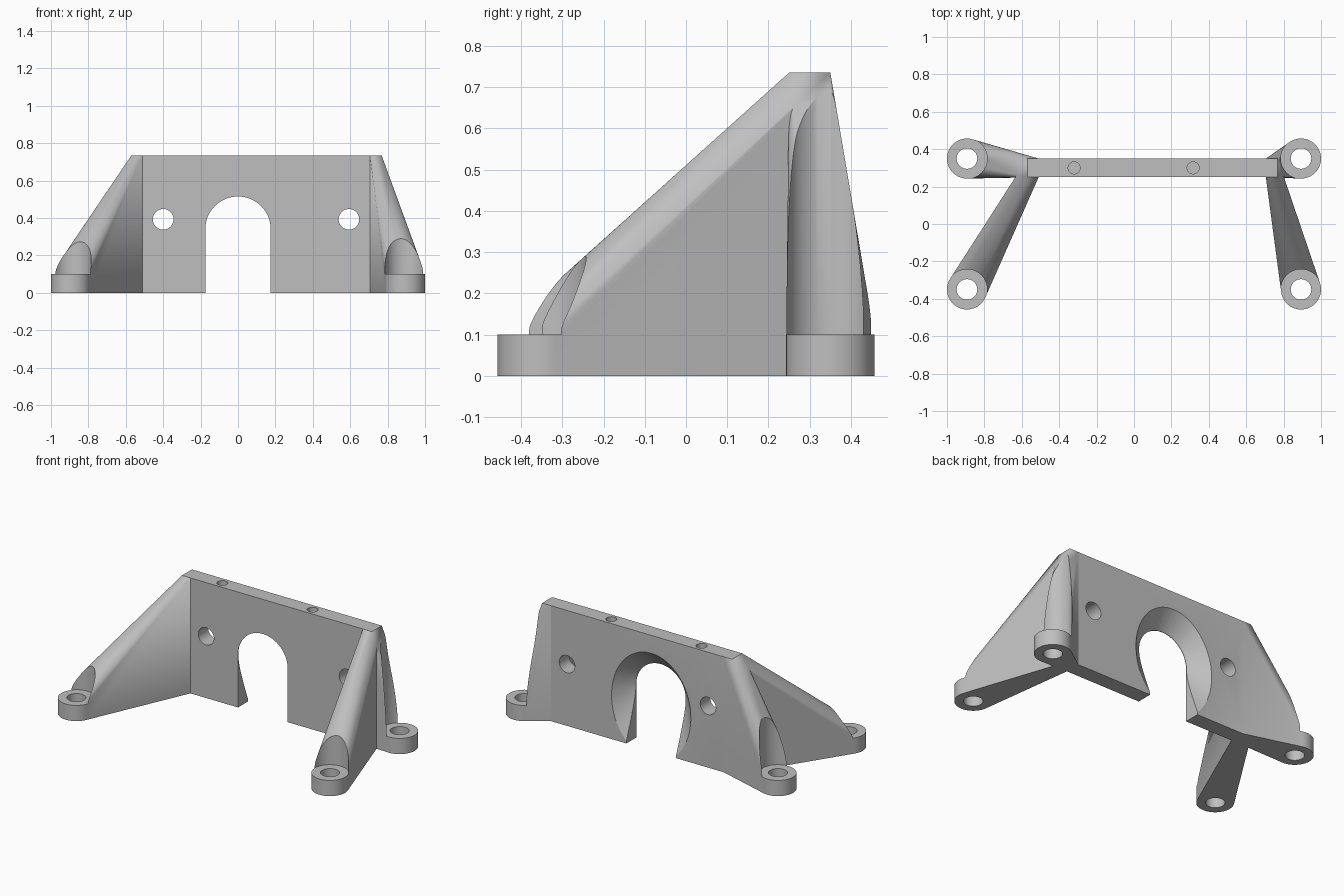
import bpy, bmesh, math
from mathutils import Vector

cube = bpy.data.objects.get("Cube")
if cube:
    bpy.data.objects.remove(cube, do_unlink=True)

grey = bpy.data.materials.new("plain grey")
grey.use_nodes = True
colour = (0.52, 0.52, 0.52, 1)
grey.diffuse_color = colour
grey.node_tree.nodes["Principled BSDF"].inputs["Base Color"].default_value = colour

HEIGHT, FRONT, BACK = 0.735, 0.25, 0.35      # upright plate
LEFT_POST, RIGHT_POST = (0.705, 0.768), (-0.57, -0.51)
FOOT_X, FOOT_Y, FOOT_R, FOOT_H = 0.893, 0.35, 0.107, 0.1
SEGMENTS = 64


def hull(name, points):
    """Solid convex object wrapped around the points."""
    bm = bmesh.new()
    for p in points:
        bm.verts.new(p)
    result = bmesh.ops.convex_hull(bm, input=bm.verts)
    spare = set(result["geom_interior"]) | set(result["geom_unused"])
    bmesh.ops.delete(bm, geom=[g for g in spare if isinstance(g, bmesh.types.BMVert)],
                     context="VERTS")
    bmesh.ops.dissolve_limit(bm, angle_limit=0.002, verts=bm.verts, edges=bm.edges)
    bmesh.ops.recalc_face_normals(bm, faces=bm.faces)
    mesh = bpy.data.meshes.new(name)
    bm.to_mesh(mesh)
    bm.free()
    mesh.materials.append(grey)
    obj = bpy.data.objects.new(name, mesh)
    bpy.context.collection.objects.link(obj)
    return obj


def box(x, y, z):
    return [(a, b, c) for a in x for b in y for c in z]


def angles():
    return [math.tau * i / SEGMENTS for i in range(SEGMENTS)]


def upright_rod(x, y, r, z):
    return [(x + r * math.cos(a), y + r * math.sin(a), h) for h in z for a in angles()]


def oval(y, z, rx, rz, x=0):
    return [(x + rx * math.cos(a), y, z + rz * math.sin(a)) for a in angles()]


def combine(body, other, operation):
    """Apply a boolean and discard the second solid."""
    mod = body.modifiers.new("join", "BOOLEAN")
    mod.operation, mod.object, mod.solver = operation, other, "EXACT"
    bpy.context.view_layer.objects.active = body
    bpy.ops.object.modifier_apply(modifier=mod.name)
    bpy.data.objects.remove(other, do_unlink=True)


# Upright plate
bracket = hull("mounting_bracket",
               box((RIGHT_POST[0], LEFT_POST[1]), (FRONT, BACK), (0, HEIGHT)))

# Four tapered legs, each wrapped around a foot and a plate end
feet = [(sx * FOOT_X, sy * FOOT_Y) for sx in (-1, 1) for sy in (-1, 1)]
for x, y in feet:
    post = LEFT_POST if x > 0 else RIGHT_POST
    leg = hull("leg", upright_rod(x, y, FOOT_R, (0, FOOT_H))
               + box(post, (FRONT, BACK), (0, HEIGHT)))
    combine(bracket, leg, "UNION")

# Tool clearance above each foot, and its screw hole
for x, y in feet:
    combine(bracket, hull("clearance", upright_rod(x, y, FOOT_R + 0.001, (FOOT_H, 1))),
            "DIFFERENCE")
    combine(bracket, hull("screw_hole", upright_rod(x, y, 0.055, (-0.1, 0.2))),
            "DIFFERENCE")

# Arched opening, flaring towards the back
slot = oval(0.2, 0.34, 0.175, 0.175) + oval(0.4, 0.34, 0.175, 0.175)
slot += box((-0.175, 0.175), (0.2, 0.4), (-0.1,))
combine(bracket, hull("slot", slot), "DIFFERENCE")
flare = oval(FRONT + 0.002, 0.34, 0.174, 0.174) + oval(BACK + 0.01, 0.275, 0.29, 0.357)
combine(bracket, hull("flare", flare), "DIFFERENCE")

# Holes through the plate face and into its top edge
for x in (-0.4, 0.593):
    combine(bracket, hull("face_hole", oval(0.2, 0.393, 0.055, 0.055, x)
                          + oval(0.4, 0.393, 0.055, 0.055, x)), "DIFFERENCE")
for x in (-0.32, 0.316):
    combine(bracket, hull("top_hole", upright_rod(x, 0.3, 0.032, (0.55, 0.8))),
            "DIFFERENCE")

# Smooth the round surfaces, keep the edges sharp
bpy.ops.object.select_all(action="DESELECT")
bracket.select_set(True)
bpy.context.view_layer.objects.active = bracket
bpy.ops.object.shade_smooth_by_angle(angle=math.radians(25))
